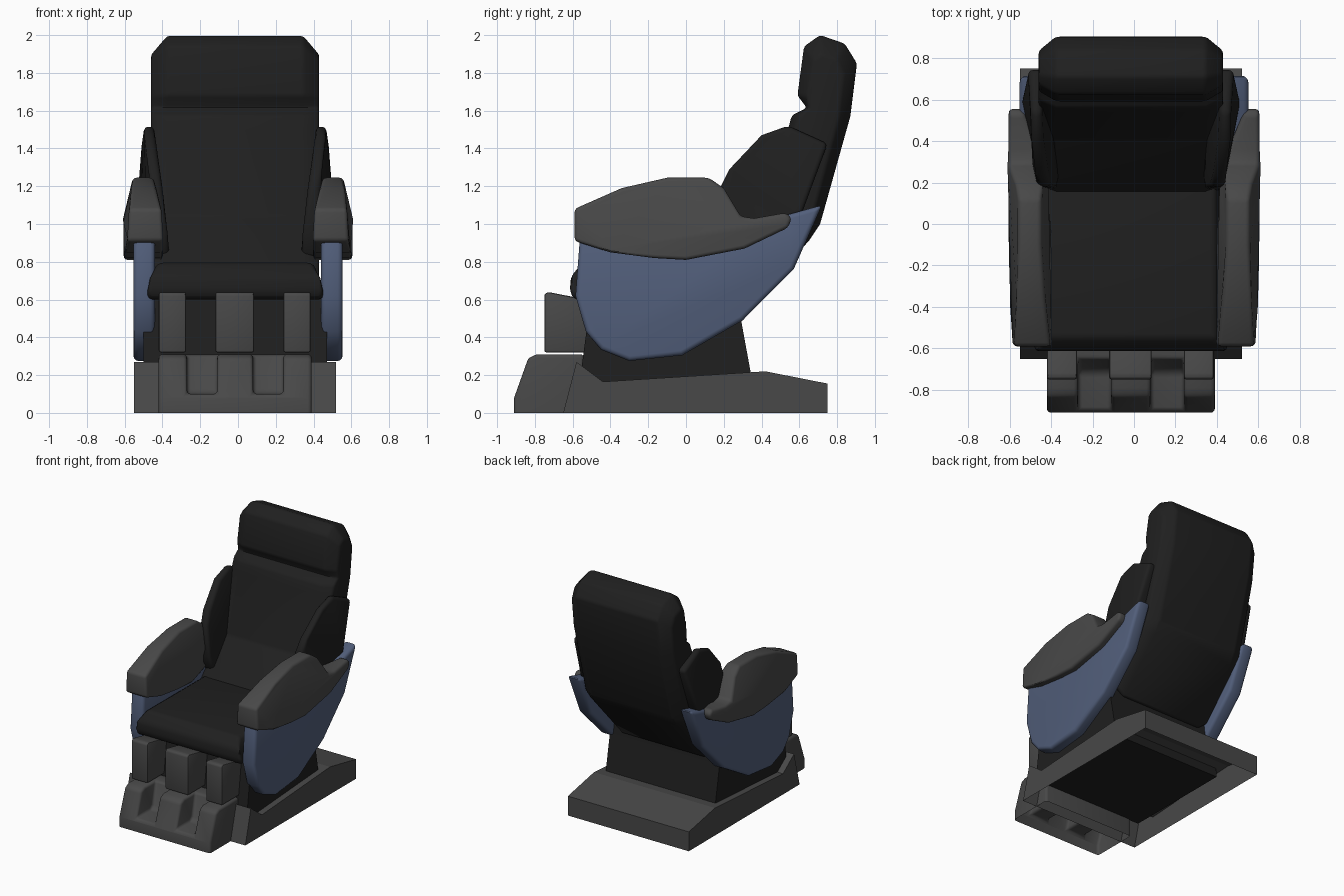
import bpy, bmesh

if "Cube" in bpy.data.objects:
    bpy.data.objects.remove(bpy.data.objects["Cube"])

CX = -0.015  # centre of the body parts


def material(name, rgb):
    m = bpy.data.materials.new(name)
    m.diffuse_color = (*rgb, 1)
    m.use_nodes = True
    m.node_tree.nodes["Principled BSDF"].inputs["Base Color"].default_value = m.diffuse_color
    return m


BLACK = material("black", (0.014, 0.014, 0.014))
GREY = material("grey", (0.065, 0.065, 0.065))
BLUE = material("blue", (0.085, 0.115, 0.2))


def clamp(v):
    return max(0.0, min(1.0, v))


def loft(name, sections, mat):
    """Skin matching (x, y, z) rings and cap both ends."""
    bm = bmesh.new()
    rings = [[bm.verts.new(p) for p in ring] for ring in sections]
    n = len(rings[0])
    bm.faces.new(rings[0])
    bm.faces.new(rings[-1][::-1])
    for a, b in zip(rings, rings[1:]):
        for i in range(n):
            j = (i + 1) % n
            bm.faces.new((a[i], b[i], b[j], a[j]))
    bmesh.ops.recalc_face_normals(bm, faces=bm.faces)
    me = bpy.data.meshes.new(name)
    bm.to_mesh(me)
    bm.free()
    ob = bpy.data.objects.new(name, me)
    bpy.context.collection.objects.link(ob)
    me.materials.append(mat)
    return ob


def extrude(name, profile, x0, x1, mat, shape=None):
    """Extrude a (y, z) profile from x0 to x1; shape(side, y, z) may override x."""
    return loft(name, [[(shape(k, y, z) if shape else x, y, z) for y, z in profile]
                       for k, x in enumerate((x0, x1))], mat)


def open_bottom(ob):
    bm = bmesh.new()
    bm.from_mesh(ob.data)
    low = [f for f in bm.faces if all(v.co.z < 0.005 for v in f.verts)]
    bmesh.ops.delete(bm, geom=low, context='FACES')
    bm.to_mesh(ob.data)
    bm.free()


def activate(ob):
    bpy.ops.object.select_all(action='DESELECT')
    ob.select_set(True)
    bpy.context.view_layer.objects.active = ob


def soften(ob, width, segments=3, angle=0.6):
    activate(ob)
    b = ob.modifiers.new("bevel", 'BEVEL')
    b.width, b.segments, b.limit_method, b.angle_limit = width, segments, 'ANGLE', angle
    bpy.ops.object.modifier_apply(modifier=b.name)
    bpy.ops.object.shade_smooth_by_angle(angle=0.6)


# floor base, open underneath
base = extrude("base", [(-0.65, 0), (0.75, 0), (0.75, 0.155), (0.42, 0.22), (-0.44, 0.165),
                        (-0.58, 0.27)], -0.55, 0.52, GREY)
open_bottom(base)

# pedestal between base and seat
extrude("pedestal", [(-0.55, 0.14), (0.35, 0.14), (0.345, 0.2), (0.29, 0.5), (0.27, 0.65),
                     (-0.5, 0.65), (-0.53, 0.41), (-0.55, 0.26)], -0.5, 0.47, BLACK)

# foot rest with two foot grooves
foot = extrude("foot_rest", [(-0.91, 0), (-0.54, 0), (-0.54, 0.31), (-0.79, 0.31), (-0.835, 0.29),
                             (-0.91, 0.08)], CX - 0.405, CX + 0.405, GREY)
for s in (-1, 1):
    cut = extrude("groove_cutter", [(-1, 0.1), (-0.72, 0.1), (-0.69, 0.13), (-0.63, 0.4), (-1, 0.4)],
                  CX + s * 0.095, CX + s * 0.255, GREY)
    cut.hide_render = True
    activate(foot)
    m = foot.modifiers.new("groove", 'BOOLEAN')
    m.operation, m.object, m.solver = 'DIFFERENCE', cut, 'EXACT'
    bpy.ops.object.modifier_apply(modifier=m.name)
    bpy.data.objects.remove(cut)
open_bottom(foot)
soften(foot, 0.02)

# three calf pads
for i, (x0, x1) in enumerate(((-0.42, -0.275), (-0.12, 0.085), (0.24, 0.385))):
    soften(extrude(f"calf_pad_{i + 1}", [(-0.75, 0.32), (-0.5, 0.32), (-0.5, 0.595), (-0.73, 0.64),
                                         (-0.75, 0.63)], x0, x1, GREY), 0.012, 2)

# seat cushion, narrower at the top
soften(extrude("seat", [(-0.59, 0.6), (-0.615, 0.64), (-0.61, 0.72), (-0.55, 0.795), (0.3, 0.795),
                        (0.3, 0.6)], 0, 0, BLACK,
               lambda side, y, z: CX + (-1, 1)[side] * (0.465 - 0.06 * clamp((z - 0.72) / 0.075))), 0.025)

# backrest with head cushion: full profile in the middle, tighter one at the sides
full = [(0.15, 0.79), (0.41, 1.04), (0.54, 1.5), (0.56, 1.575), (0.64, 1.615), (0.59, 1.68),
        (0.625, 1.94), (0.71, 2.0), (0.84, 1.955), (0.905, 1.85), (0.87, 1.57), (0.71, 1.0),
        (0.65, 0.91), (0.3, 0.53), (0.15, 0.6)]
side = [(0.17, 0.77), (0.43, 1.04), (0.57, 1.5), (0.6, 1.575), (0.65, 1.615), (0.64, 1.68),
        (0.675, 1.87), (0.72, 1.9), (0.8, 1.87), (0.835, 1.79), (0.81, 1.57), (0.66, 1.0),
        (0.61, 0.93), (0.3, 0.6), (0.17, 0.64)]
back = loft("backrest", [[(CX + x, y, z) for y, z in p]
                         for x, p in ((-0.445, side), (-0.36, full), (0.36, full), (0.445, side))], BLACK)
soften(back, 0.015, 2, 0.5)


def wing_x(s):
    def f(side, y, z):
        if side == 0:
            return CX + s * (0.35 + 0.08 * clamp((z - 0.95) / 0.55))
        return CX + s * (0.44 + 0.09 * clamp((y - 0.17) / 0.15) - 0.05 * clamp((z - 1.25) / 0.25))
    return f


def arm_x(s):
    def f(side, y, z):
        t = clamp((z - 1.05) / 0.2)
        if side == 0:
            return s * (0.395 + 0.055 * t + 0.14 * clamp((y - 0.22) / 0.33))
        return s * (0.605 - 0.05 * t - 0.02 * clamp((-0.4 - y) / 0.19))
    return f


for s, label in ((-1, "left"), (1, "right")):
    # shoulder wing beside the backrest
    soften(extrude(f"{label}_shoulder_wing",
                   [(0.22, 0.82), (0.17, 0.95), (0.18, 1.19), (0.23, 1.29), (0.4, 1.47), (0.54, 1.52),
                    (0.75, 1.425), (0.6, 1.02), (0.42, 0.82)], 0, 0, BLACK, wing_x(s)), 0.025)
    # blue side panel
    soften(extrude(f"{label}_side_panel",
                   [(-0.56, 0.95), (-0.585, 0.62), (-0.53, 0.43), (-0.45, 0.335), (-0.3, 0.275),
                    (-0.02, 0.305), (0.3, 0.49), (0.57, 0.76), (0.72, 1.1), (0.54, 1.05),
                    (0.3, 0.95)], s * 0.44, s * 0.553, BLUE), 0.025)
    # arm rest
    soften(extrude(f"{label}_arm_rest",
                   [(-0.59, 0.91), (-0.59, 1.08), (-0.34, 1.19), (-0.1, 1.245), (0.12, 1.245),
                    (0.2, 1.19), (0.29, 1.04), (0.36, 1.03), (0.53, 1.06), (0.56, 1.03), (0.54, 0.98),
                    (0.31, 0.87), (0, 0.81), (-0.17, 0.82), (-0.4, 0.85), (-0.56, 0.9)],
                   0, 0, GREY, arm_x(s)), 0.02)
